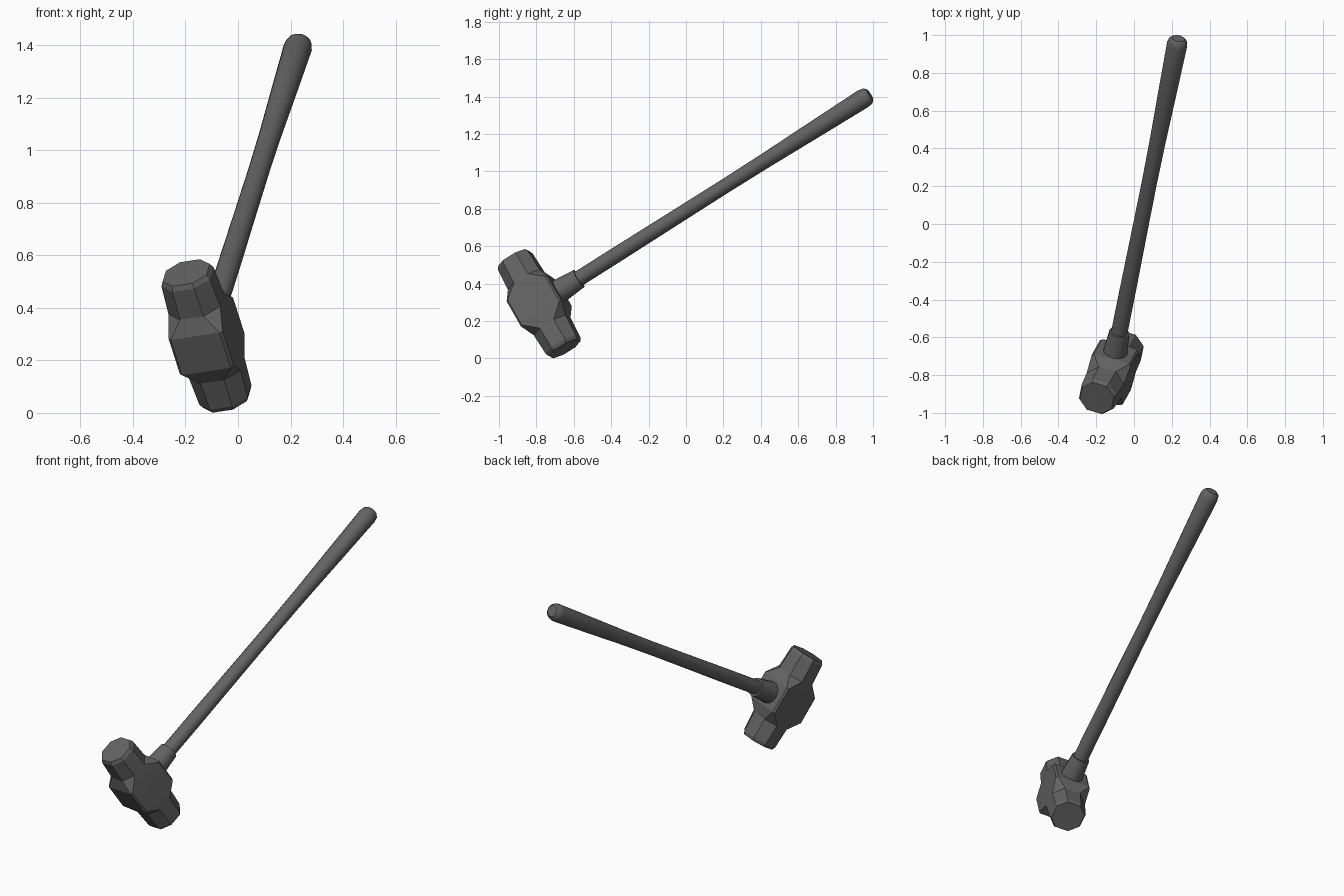
import bpy, bmesh, math
from mathutils import Matrix, Vector

if "Cube" in bpy.data.objects:
    bpy.data.objects.remove(bpy.data.objects["Cube"])

# Single dark steel colour
steel = bpy.data.materials.new("dark_grey")
steel.use_nodes = True
GREY = (0.125, 0.125, 0.125, 1)
steel.diffuse_color = GREY
steel.node_tree.nodes["Principled BSDF"].inputs["Base Color"].default_value = GREY

# Tilted frame: local x = head width, y = along the handle, z = along the head
handle_dir = Vector((0.167, 0.833, 0.527)).normalized()
head_dir = Vector((-0.265, -0.46, 0.848))
head_dir = (head_dir - handle_dir * head_dir.dot(handle_dir)).normalized()
width_dir = handle_dir.cross(head_dir)
FRAME = Matrix((width_dir, handle_dir, head_dir)).transposed().to_4x4()
FRAME.translation = (-0.12, -0.785, 0.293)


def loft(name, rings, angle):
    """Skin a list of equal-length point rings and cap both ends."""
    bm = bmesh.new()
    loops = [[bm.verts.new(p) for p in ring] for ring in rings]
    for a, b in zip(loops, loops[1:]):
        for i in range(len(a)):
            j = (i + 1) % len(a)
            bm.faces.new((a[i], a[j], b[j], b[i]))
    bm.faces.new(loops[0][::-1])
    bm.faces.new(loops[-1])
    bmesh.ops.recalc_face_normals(bm, faces=bm.faces)
    mesh = bpy.data.meshes.new(name)
    bm.to_mesh(mesh)
    bm.free()
    mesh.materials.append(steel)
    obj = bpy.data.objects.new(name, mesh)
    bpy.context.collection.objects.link(obj)
    obj.matrix_world = FRAME
    bpy.ops.object.select_all(action='DESELECT')
    obj.select_set(True)
    bpy.context.view_layer.objects.active = obj
    bpy.ops.object.shade_smooth_by_angle(angle=math.radians(angle))
    return obj


def octagon(z, w, d, cut):
    """Rectangle with cut corners across the head."""
    quarter = [(w, d - cut), (w - cut, d)]
    pts = quarter + [(-x, y) for x, y in quarter[::-1]]
    pts += [(-x, -y) for x, y in pts]
    return [(x, y, z) for x, y in pts]


def circle(y, r, squash=1.0, sides=16):
    return [(r * math.cos(2 * math.pi * i / sides), y,
             squash * r * math.sin(2 * math.pi * i / sides)) for i in range(sides)]


# Head: square block in the middle, octagonal tapers to both striking faces
half = [(0.08, 0.108, 0.13, 0.01), (0.145, 0.104, 0.102, 0.057),
        (0.268, 0.097, 0.096, 0.053), (0.287, 0.088, 0.087, 0.048)]
sections = [(-z, w, d, c) for z, w, d, c in half[::-1]] + half
loft("hammer_head", [octagon(*s) for s in sections], 20)

# Collar where the handle enters the head
loft("collar", [circle(y, r) for y, r in [(0.08, 0.068), (0.13, 0.065), (0.255, 0.054)]], 35)

# Handle: slim in the middle, swelling to a rounded grip end
profile = [(0.1, 0.044), (0.5, 0.044), (0.9, 0.042), (1.2, 0.041), (1.45, 0.043),
           (1.75, 0.049), (2.08, 0.055), (2.108, 0.049), (2.122, 0.034)]
loft("handle", [circle(y, r, 0.95) for y, r in profile], 35)
